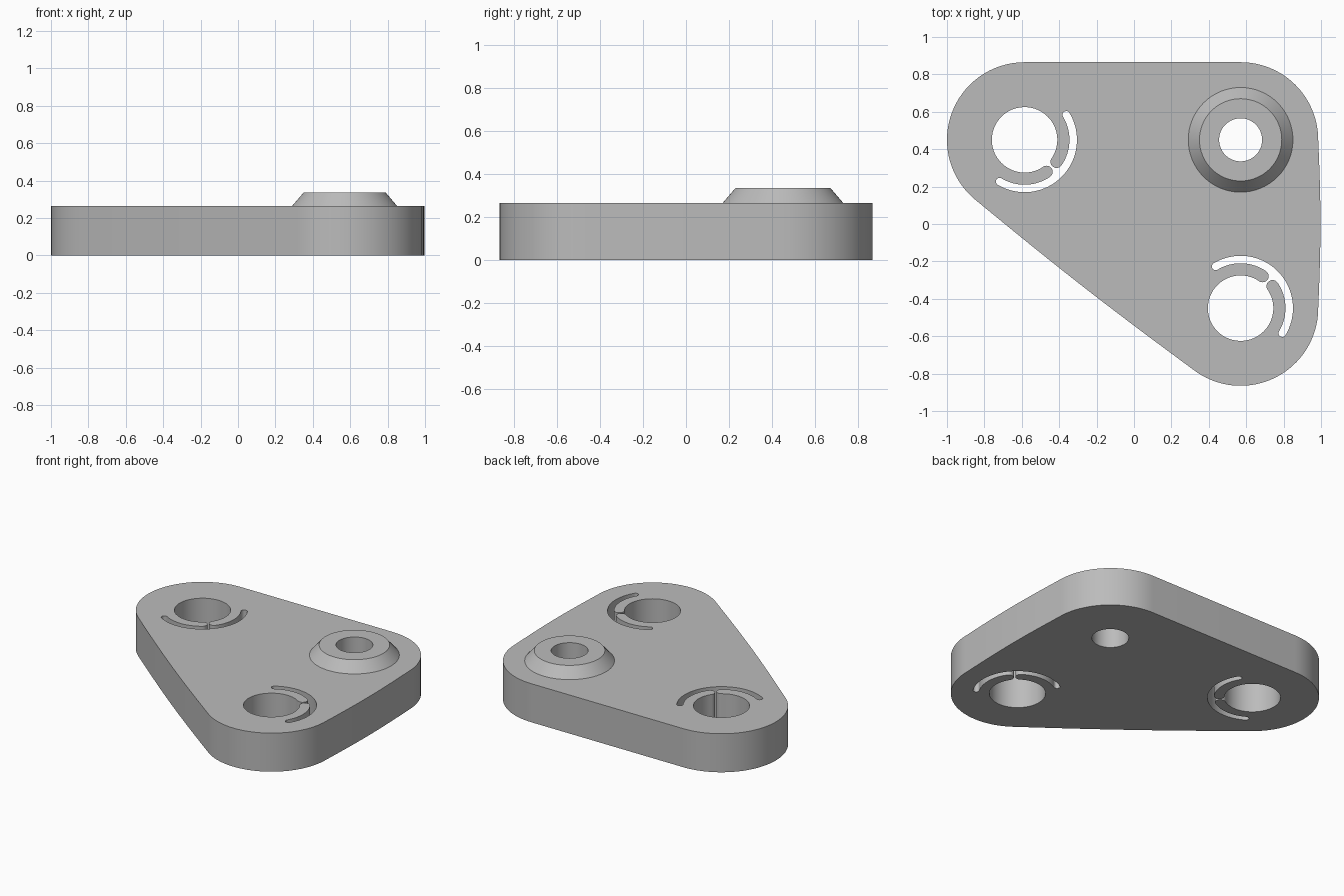
import bpy, bmesh, math
from mathutils import Vector

cube = bpy.data.objects.get("Cube")
if cube:
    bpy.data.objects.remove(cube, do_unlink=True)

PLATE_H, BOSS_TOP = 0.265, 0.335
CORNER_R = 0.415
LEFT_HOLE = Vector((-0.585, 0.45))
BOSS = Vector((0.57, 0.45))
FRONT_HOLE = Vector((0.57, -0.45))

grey = bpy.data.materials.new("plain grey")
grey.use_nodes = True
grey.diffuse_color = (0.5, 0.5, 0.5, 1)
grey.node_tree.nodes["Principled BSDF"].inputs["Base Color"].default_value = (0.5, 0.5, 0.5, 1)


def arc(centre, radius, start, end, steps):
    """Points on an arc, angles in degrees."""
    angles = [math.radians(start + (end - start) * i / steps) for i in range(steps + 1)]
    return [Vector((centre[0] + radius * math.cos(a), centre[1] + radius * math.sin(a))) for a in angles]


def loft(name, rings):
    """Closed solid through a list of (outline, z) rings."""
    bm = bmesh.new()
    loops = [[bm.verts.new((p.x, p.y, z)) for p in pts] for pts, z in rings]
    n = len(loops[0])
    for low, high in zip(loops, loops[1:]):
        for i in range(n):
            j = (i + 1) % n
            bm.faces.new((low[i], low[j], high[j], high[i]))
    bm.faces.new(loops[0][::-1])
    bm.faces.new(loops[-1])
    bmesh.ops.recalc_face_normals(bm, faces=bm.faces)
    mesh = bpy.data.meshes.new(name)
    bm.to_mesh(mesh)
    bm.free()
    mesh.materials.append(grey)
    obj = bpy.data.objects.new(name, mesh)
    bpy.context.collection.objects.link(obj)
    return obj


def combine(target, tool, operation):
    """Apply a boolean and discard the tool."""
    tool.hide_render = True
    mod = target.modifiers.new(operation.title(), 'BOOLEAN')
    mod.operation, mod.object, mod.solver = operation, tool, 'EXACT'
    bpy.context.view_layer.objects.active = target
    bpy.ops.object.modifier_apply(modifier=mod.name)
    bpy.data.objects.remove(tool, do_unlink=True)


def bowed(a, b, bulge, steps=12):
    """Inner points of a slightly bowed side from a to b, bulging to its right."""
    d = (b - a).normalized()
    out = Vector((d.y, -d.x))
    return [a.lerp(b, i / steps) + out * bulge * math.sin(math.pi * i / steps) for i in range(1, steps)]


def spring_hole(centre, axis):
    """Round hole with two curved spring arms, split along the axis angle."""
    hole_r, arm_r, slot_r = 0.175, 0.24, 0.28
    tip_angle, slot_angle = 10.4, 76
    mid, tip_r = (hole_r + arm_r) / 2, (arm_r - hole_r) / 2
    end, end_r = (arm_r + slot_r) / 2, (slot_r - arm_r) / 2
    polar = lambda r, a: (r * math.cos(math.radians(a)), r * math.sin(math.radians(a)))
    half = arc((0, 0), hole_r, 180, tip_angle, 32)
    half += arc(polar(mid, tip_angle), tip_r, tip_angle - 180, tip_angle, 12)[1:]
    half += arc((0, 0), arm_r, tip_angle, slot_angle, 20)[1:]
    half += arc(polar(end, slot_angle), end_r, slot_angle + 180, slot_angle, 8)[1:]
    half += arc((0, 0), slot_r, slot_angle, 0, 20)[1:]
    outline = half + [Vector((p.x, -p.y)) for p in half[-2:0:-1]]
    c, s = polar(1, axis)
    return [Vector((centre.x + p.x * c - p.y * s, centre.y + p.x * s + p.y * c)) for p in outline]


# Rounded triangular plate, with slightly bowed sides
d = FRONT_HOLE - LEFT_HOLE
slant = math.degrees(math.atan2(-d.x, d.y)) % 360
left = arc(LEFT_HOLE, CORNER_R, 90, slant, 32)
front = arc(FRONT_HOLE, CORNER_R, slant, 360, 32)
back = arc(BOSS, CORNER_R, 0, 90, 24)
outline = left + bowed(left[-1], front[0], 0.012) + front + bowed(front[-1], back[0], 0.012) + back
plate = loft("mounting_plate", [(outline, 0), (outline, PLATE_H)])

# Conical boss, its foot sunk into the plate
circle = lambda r: arc(BOSS, r, 0, 360, 64)[:-1]
boss = loft("boss", [(circle(0.315), 0.224), (circle(0.22), BOSS_TOP)])
combine(plate, boss, 'UNION')

# Through holes
cuts = {
    "boss_bore": circle(0.115),
    "left_spring_hole": spring_hole(LEFT_HOLE, -45),
    "front_spring_hole": spring_hole(FRONT_HOLE, 45),
}
for name, shape in cuts.items():
    combine(plate, loft(name, [(shape, -0.1), (shape, 0.5)]), 'DIFFERENCE')

bpy.ops.object.select_all(action='DESELECT')
plate.select_set(True)
bpy.context.view_layer.objects.active = plate
bpy.ops.object.shade_smooth_by_angle(angle=math.radians(30))
